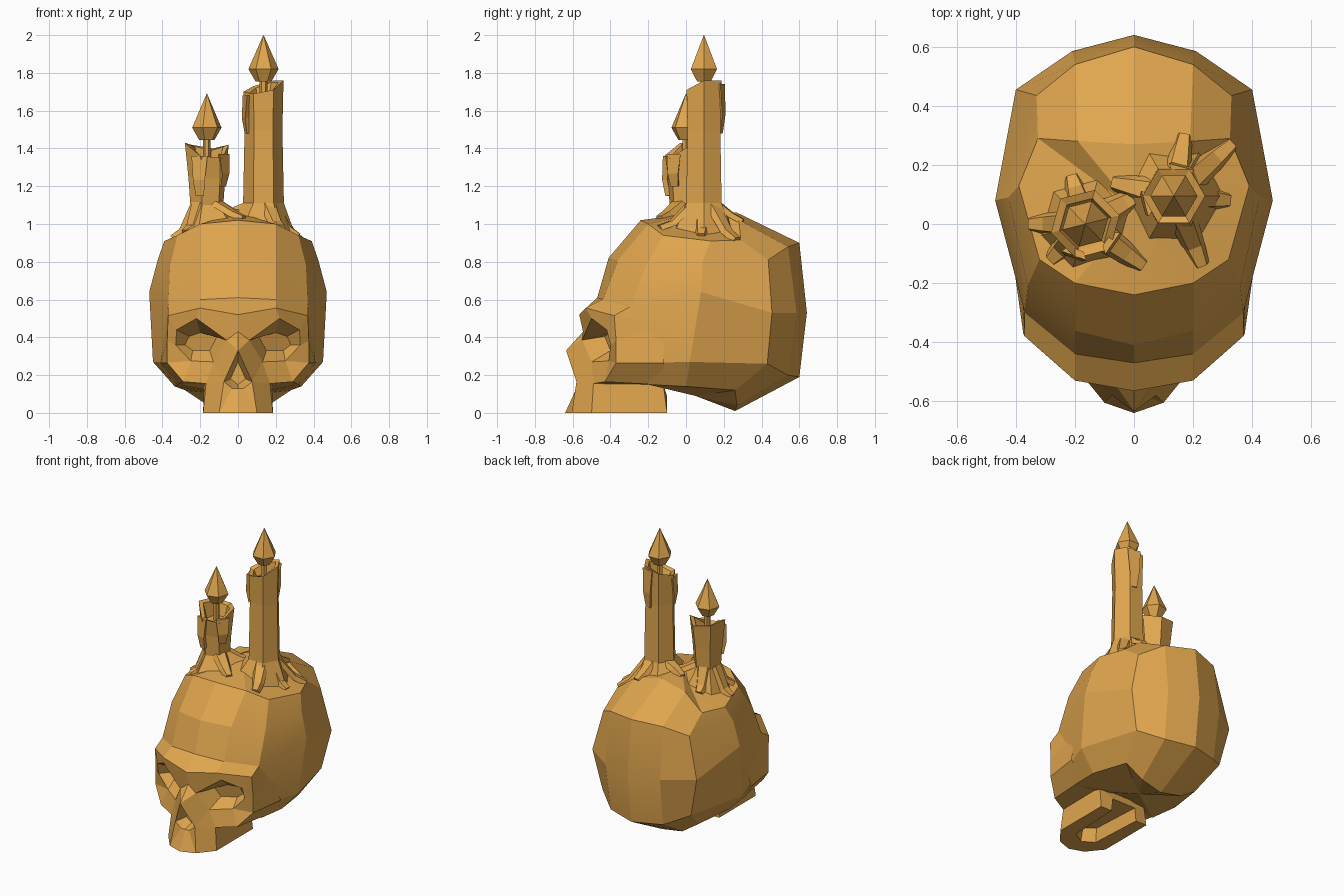
import bpy
import bmesh
from math import cos, sin, pi, radians
from mathutils import Vector, Matrix
from mathutils.bvhtree import BVHTree

cube = bpy.data.objects.get("Cube")
if cube:
    bpy.data.objects.remove(cube, do_unlink=True)

# One golden colour for everything
COLOUR = (0.745, 0.38, 0.076, 1)
gold = bpy.data.materials.new("warm gold")
gold.use_nodes = True
gold.diffuse_color = COLOUR
gold.node_tree.nodes["Principled BSDF"].inputs["Base Color"].default_value = COLOUR


def finish(name, bm, mirrored=False, smooth_angle=None):
    """Turn a bmesh into a coloured object, mirroring it across x if asked."""
    if mirrored:
        geometry = bm.verts[:] + bm.edges[:] + bm.faces[:]
        bmesh.ops.mirror(bm, geom=geometry, matrix=Matrix(), merge_dist=0.001, axis='X')
    bmesh.ops.recalc_face_normals(bm, faces=bm.faces[:])
    mesh = bpy.data.meshes.new(name)
    bm.to_mesh(mesh)
    mesh.materials.append(gold)
    obj = bpy.data.objects.new(name, mesh)
    bpy.context.collection.objects.link(obj)
    if smooth_angle:
        bpy.ops.object.select_all(action='DESELECT')
        obj.select_set(True)
        bpy.context.view_layer.objects.active = obj
        bpy.ops.object.shade_smooth_by_angle(angle=radians(smooth_angle))
    return obj


def loft(bm, rings):
    """Skin closed rings of equal length and cap both ends."""
    loops = [[bm.verts.new(point) for point in ring] for ring in rings]
    count = len(loops[0])
    for low, high in zip(loops, loops[1:]):
        for i in range(count):
            j = (i + 1) % count
            bm.faces.new((low[i], low[j], high[j], high[i]))
    bm.faces.new(loops[0][::-1])
    bm.faces.new(loops[-1])


def ring(centre, radius, height, sides=6, phase=0.0, offsets=None):
    points = []
    for i in range(sides):
        angle = phase + 2 * pi * i / sides
        lift = offsets[i] if offsets else 0
        points.append(Vector((centre[0] + radius * cos(angle),
                              centre[1] + radius * sin(angle), height + lift)))
    return points


# Cranium: half rings from front centre round to back centre, lowest first
half_rings = [
    [(0, -.2, .2), (.16, -.2, .16), (.32, -.2, .15), (.335, 0, .14),
     (.28, .26, .12), (.16, .27, .04), (0, .26, .01)],
    [(0, -.2, .3), (.2, -.2, .3), (.37, -.2, .265), (.45, .02, .27),
     (.34, .43, .26), (.2, .54, .2), (0, .6, .19)],
    [(0, -.47, .61), (.2, -.44, .6), (.37, -.3, .56), (.47, .08, .64),
     (.4, .455, .53), (.21, .585, .53), (0, .64, .53)],
    [(0, -.41, .82), (.2, -.36, .81), (.36, -.21, .78), (.425, .09, .81),
     (.33, .435, .81), (.2, .54, .88), (0, .6, .9)],
    [(0, -.24, 1.02), (.2, -.2, 1), (.32, -.12, .94), (.39, .13, .91),
     (.325, .29, .915), (.19, .28, 1.02), (0, .27, 1.06)],
]
skull = bmesh.new()
loops = [[skull.verts.new(point) for point in half] for half in half_rings]
for low, high in zip(loops, loops[1:]):
    for i in range(len(low) - 1):
        skull.faces.new((low[i], low[i + 1], high[i + 1], high[i]))
for loop, pole in ((loops[0], (0, .05, .09)), (loops[-1], (0, .05, 1.06))):
    tip = skull.verts.new(pole)
    for start, end in zip(loop, loop[1:]):
        skull.faces.new((start, end, tip))
finish("cranium", skull, mirrored=True, smooth_angle=18)
surface = BVHTree.FromBMesh(skull)


def surface_height(x, y):
    hit = surface.ray_cast(Vector((x, y, 3)), Vector((0, 0, -1)))[0]
    return hit.z if hit else 0.9


# Face: named points on the left half, joined by named corners
face_points = {
    "forehead_mid": (0, -.47, .61), "forehead": (.2, -.44, .6), "temple": (.37, -.3, .56),
    "brow_mid": (0, -.565, .52), "brow": (.2, -.53, .555), "brow_end": (.37, -.38, .515),
    "bridge": (0, -.545, .43),
    "eye_in": (.06, -.55, .385), "eye_top": (.22, -.5, .5), "eye_out": (.325, -.42, .44),
    "eye_side": (.33, -.4, .36), "eye_low": (.25, -.41, .275), "eye_base": (.13, -.5, .27),
    "pit_in": (.11, -.43, .405), "pit_top": (.2, -.4, .425), "pit_out": (.26, -.35, .405),
    "pit_side": (.28, -.34, .36), "pit_low": (.24, -.35, .33), "pit_base": (.15, -.4, .33),
    "cheek": (.375, -.37, .38), "cheek_low": (.375, -.37, .265),
    "cheek_base": (.29, -.43, .165),
    "side": (.385, -.12, .48), "side_low": (.41, -.12, .265), "side_base": (.325, -.12, .148),
    "nose": (0, -.635, .33), "nostril": (.075, -.58, .165), "nose_low": (.03, -.58, .13),
    "nose_end": (0, -.58, .13),
    "hollow_top": (0, -.51, .27), "hollow": (.04, -.51, .18), "hollow_low": (0, -.51, .15),
    "jaw": (.17, -.49, .155), "jaw_back": (.18, -.12, .15), "jaw_back_mid": (0, -.12, .15),
}
jaw_points = {
    "teeth_mid": (0, -.64, 0), "teeth": (.1, -.605, 0), "teeth_side": (.185, -.5, 0),
    "teeth_back": (.185, -.1, 0),
    "gum_mid": (0, -.52, 0), "gum": (.08, -.47, 0), "gum_back": (.1, -.1, 0),
    "roof_mid": (0, -.5, .09), "roof": (.07, -.45, .09), "roof_back": (.09, -.1, .09),
    "roof_back_mid": (0, -.1, .09),
}
face_corners = [
    "forehead_mid forehead brow brow_mid", "forehead temple brow_end brow",
    "brow_mid brow eye_top eye_in bridge", "brow brow_end eye_out eye_top",
    "brow_end cheek eye_side eye_out", "cheek cheek_low eye_low eye_side",
    "cheek_low cheek_base eye_low", "cheek_base jaw eye_base eye_low",
    "bridge eye_in nose", "eye_in eye_base nostril nose", "eye_base jaw nostril",
    "temple side brow_end", "brow_end side cheek", "cheek side side_low cheek_low",
    "cheek_low side_low side_base cheek_base", "cheek_base side_base jaw_back jaw",
    "nose nostril hollow hollow_top", "nostril nose_low hollow",
    "nose_low nose_end hollow_low hollow", "hollow_top hollow hollow_low",
    "nose_end nose_low teeth teeth_mid", "nose_low nostril teeth",
    "nostril jaw teeth_side teeth", "jaw jaw_back teeth_back teeth_side",
    "teeth_mid teeth gum gum_mid", "teeth teeth_side gum",
    "teeth_side teeth_back gum_back gum", "gum_mid gum roof roof_mid",
    "gum gum_back roof_back roof", "roof_mid roof roof_back roof_back_mid",
    "teeth_back jaw_back roof_back gum_back", "jaw_back jaw_back_mid roof_back_mid roof_back",
]
# Eye socket walls and floor
eye = ["in", "top", "out", "side", "low", "base"]
for here, there in zip(eye, eye[1:] + eye[:1]):
    face_corners.append(f"eye_{here} eye_{there} pit_{there} pit_{here}")
face_corners.append(" ".join("pit_" + part for part in eye))

face = bmesh.new()
corner = {name: face.verts.new(point) for name, point in (face_points | jaw_points).items()}
for names in face_corners:
    face.faces.new([corner[name] for name in names.split()])
finish("face_and_upper_jaw", face, mirrored=True)


def drip(bm, path, width, thickness, taper):
    """A tapering bar of wax along a path leading away from the candle."""
    path = [Vector(point) for point in path]
    across = (path[-1] - path[0]).cross(Vector((0, 0, 1))).normalized()
    rings = []
    for i, point in enumerate(path):
        along = path[min(i + 1, len(path) - 1)] - path[max(i - 1, 0)]
        up = across.cross(along).normalized() * thickness
        half = across * width * (1 - taper * i / (len(path) - 1))
        rings.append([point - half - up, point + half - up,
                      point + half * 0.6 + up, point - half * 0.6 + up])
    loft(bm, rings)


def candle(name, centre, skirt, body, rim, phase, feet, runs, flame_base):
    """Wax body with a hollow jagged top, spreading feet, runs, wick and flame."""
    x, y = centre
    wax = bmesh.new()
    radius, top = body[-1]
    # The skirt follows the curve of the cranium
    base_ring = ring(centre, skirt, 0, phase=phase)
    for point in base_ring:
        point.z = surface_height(point.x, point.y) - 0.005
    rings = [base_ring] + [ring(centre, r, z, phase=phase) for r, z in body[:-1]]
    rings.append(ring(centre, radius, top, phase=phase, offsets=rim))
    rings.append(ring(centre, radius * 0.75, top - 0.01, phase=phase, offsets=rim))
    rings.append(ring(centre, radius * 0.55, top - 0.06, phase=phase))
    loft(wax, rings)
    for foot_x, foot_y in feet:
        out = Vector((foot_x - x, foot_y - y, 0))
        start = Vector((x, y, 1.11)) + out.normalized() * 0.07
        mid = Vector((x, y, 0)) + out * 0.72
        mid.z = surface_height(mid.x, mid.y) + 0.02
        end = Vector((foot_x, foot_y, surface_height(foot_x, foot_y)))
        drip(wax, (start, mid, end), 0.05, 0.014, 0.45)
    for angle, high, low in runs:
        way = Vector((cos(radians(angle)), sin(radians(angle)), 0))
        base = Vector((x, y, 0))
        drip(wax, [base + way * reach + Vector((0, 0, z)) for reach, z in
                   ((radius * 0.85, high), (radius * 0.92, high * 0.4 + low * 0.6),
                    (radius * 0.8, low))], 0.045, 0.012, 0.5)
    finish(name + "_wax", wax)

    wick = bmesh.new()
    loft(wick, [ring(centre, 0.02, z) for z in (top - 0.08, flame_base + 0.02)])
    finish(name + "_wick", wick)

    flame = bmesh.new()
    loft(flame, [ring(centre, r, flame_base + z, phase=phase)
                 for r, z in ((0.042, 0), (0.08, 0.065), (0.001, 0.245))])
    finish(name + "_flame", flame)


candle("tall_candle", (.135, .095), skirt=.17,
       body=[(.108, 1.11), (.1, 1.5), (.106, 1.71)],
       rim=[.05, .05, .02, -.01, -.02, 0], phase=0,
       feet=[(.17, .3), (.33, .27), (.23, -.14), (-.07, .14), (.32, .08)],
       runs=[(195, 1.68, 1.48), (75, 1.74, 1.48)], flame_base=1.755)
candle("short_candle", (-.165, 0), skirt=.155,
       body=[(.09, 1.1), (.1, 1.24), (.12, 1.38)],
       rim=[.04, .02, .04, .05, -.02, -.03], phase=.25,
       feet=[(-.35, 0), (-.28, -.12), (.03, -.14), (-.21, .16), (.02, .1)],
       runs=[(250, 1.36, 1.15), (325, 1.37, 1.2)], flame_base=1.445)
